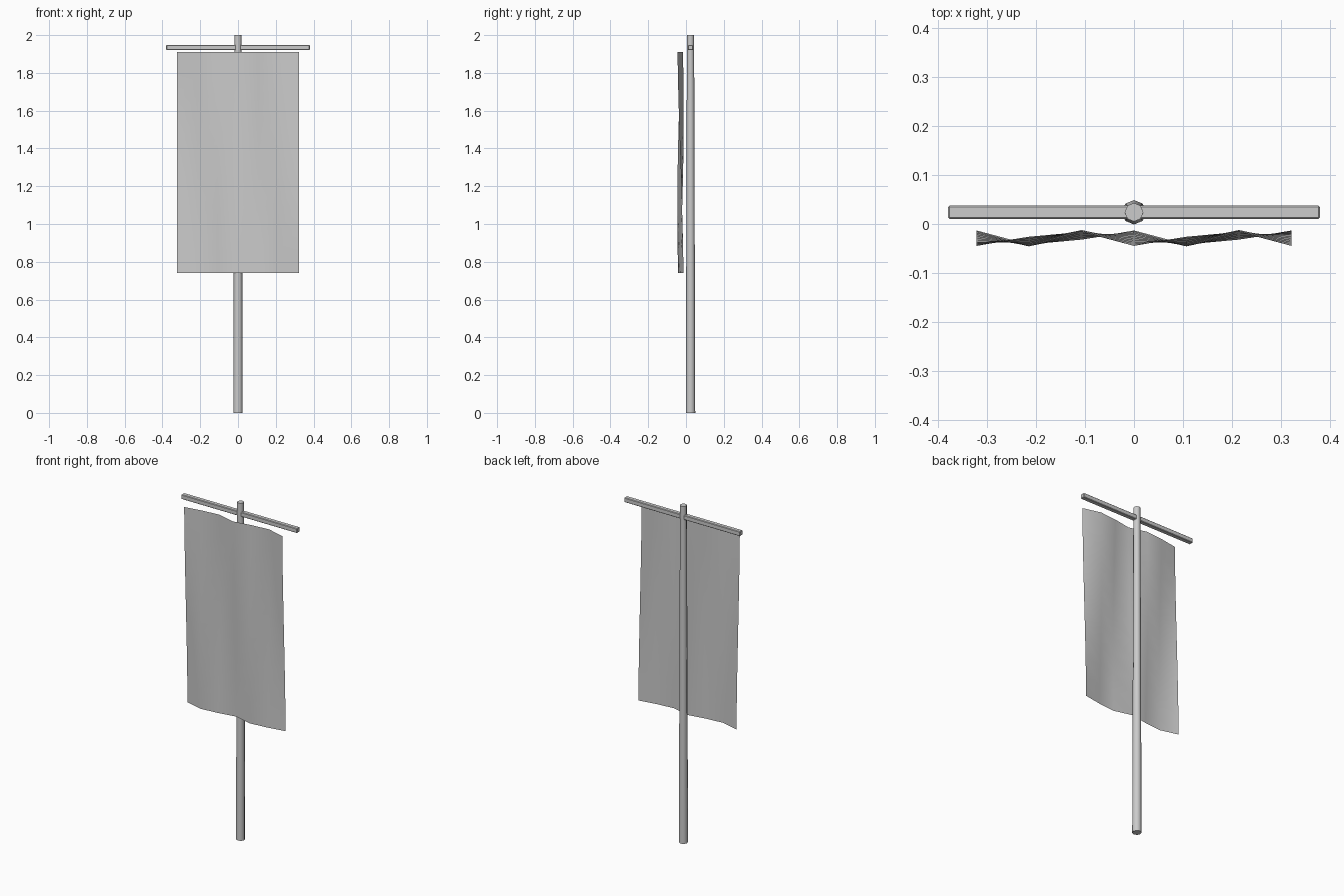
import bpy, bmesh
from math import sin, radians

if "Cube" in bpy.data.objects:
    bpy.data.objects.remove(bpy.data.objects["Cube"])

def smooth(obj, angle):
    bpy.ops.object.select_all(action='DESELECT')
    obj.select_set(True)
    bpy.context.view_layer.objects.active = obj
    bpy.ops.object.shade_smooth_by_angle(angle=radians(angle))

# tapered eight-sided pole
bpy.ops.mesh.primitive_cone_add(vertices=8, radius1=0.025, radius2=0.019,
                                depth=2.0, location=(0, 0.024, 1.0))
pole = bpy.context.object
pole.name = "pole"
smooth(pole, 60)

# square crossbar with softened edges
bpy.ops.mesh.primitive_cube_add(size=1, location=(0, 0.024, 1.934))
bar = bpy.context.object
bar.name = "crossbar"
bar.scale = (0.76, 0.027, 0.027)
bpy.ops.object.transform_apply(location=False, rotation=False, scale=True)
bevel = bar.modifiers.new("bevel", 'BEVEL')
bevel.width = 0.003
bevel.segments = 1

# hanging cloth: a grid whose ripple drifts sideways from top to bottom
COLS, ROWS = 6, 10
WIDTH, BOTTOM, TOP = 0.644, 0.74, 1.91
bm = bmesh.new()
grid = []
for r in range(ROWS + 1):
    t = r / ROWS
    row = []
    for c in range(COLS + 1):
        phase = radians(110 + 140 * t + 120 * (c - COLS // 2))
        x = WIDTH * (c / COLS - 0.5)
        y = -0.029 + 0.0168 * sin(phase)
        row.append(bm.verts.new((x, y, BOTTOM + (TOP - BOTTOM) * t)))
    grid.append(row)
for r in range(ROWS):
    for c in range(COLS):
        bm.faces.new((grid[r][c], grid[r][c + 1],
                      grid[r + 1][c + 1], grid[r + 1][c]))
mesh = bpy.data.meshes.new("cloth")
bm.to_mesh(mesh)
bm.free()
cloth = bpy.data.objects.new("cloth", mesh)
bpy.context.collection.objects.link(cloth)
smooth(cloth, 60)
